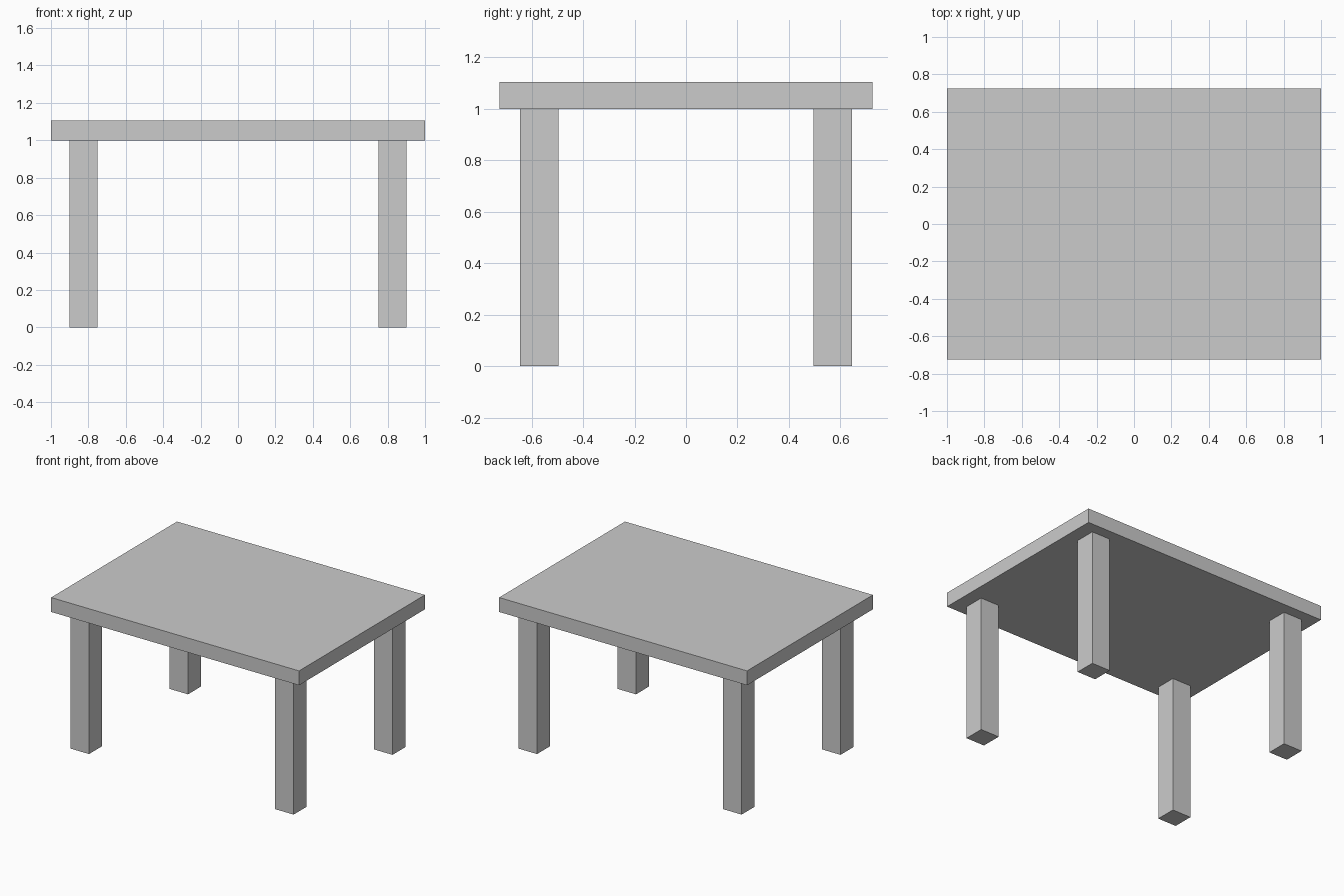
import bpy

if "Cube" in bpy.data.objects:
    bpy.data.objects.remove(bpy.data.objects["Cube"])


def box(name, x, y, z):
    """Add a box spanning the given (min, max) ranges."""
    spans = (x, y, z)
    bpy.ops.mesh.primitive_cube_add(size=1, location=[(a + b) / 2 for a, b in spans])
    obj = bpy.context.object
    obj.name = name
    obj.scale = [b - a for a, b in spans]
    bpy.ops.object.transform_apply(location=False, rotation=False, scale=True)
    return obj


LEG_HEIGHT = 1.0
LEG_HALF = 0.075
LEG_X, LEG_Y = 0.825, 0.57

# Tabletop slab
box("tabletop", (-1, 1), (-0.725, 0.725), (LEG_HEIGHT, 1.105))

# Four square legs, inset from the corners
for depth, sy in (("front", -1), ("back", 1)):
    for side, sx in (("left", -1), ("right", 1)):
        cx, cy = sx * LEG_X, sy * LEG_Y
        box(f"{depth}_{side}_leg",
            (cx - LEG_HALF, cx + LEG_HALF),
            (cy - LEG_HALF, cy + LEG_HALF),
            (0, LEG_HEIGHT))
